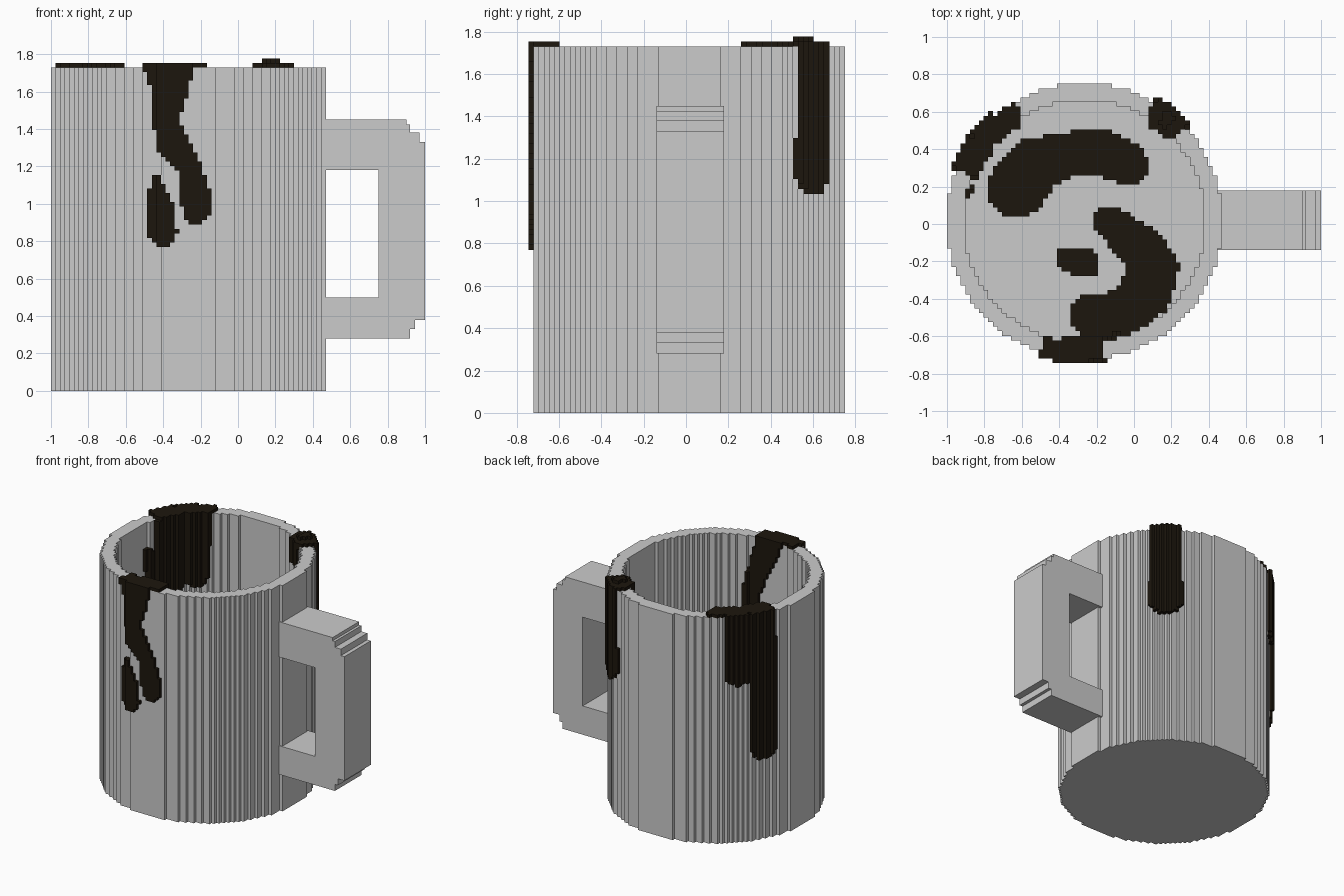
import bpy, bmesh, math

if "Cube" in bpy.data.objects:
    bpy.data.objects.remove(bpy.data.objects["Cube"])

H = 0.0245                 # grid cell size of the stepped style
CX, CY = -0.265, 0.015     # axis of the mug
TOP, FLOOR, R = 1.73, 0.10, 0.735
NZ = 72
DZ = TOP / NZ

liquid = bpy.data.materials.new("dark_liquid")
liquid.diffuse_color = (0.012, 0.008, 0.004, 1)
liquid.use_nodes = True
liquid.node_tree.nodes["Principled BSDF"].inputs["Base Color"].default_value = liquid.diffuse_color


def centre(i, j):
    """Centre of a grid column relative to the mug axis."""
    return (i - 29.5) * H, (j - 29.5) * H


def add_object(name, bm, mat=None):
    bmesh.ops.dissolve_limit(bm, angle_limit=0.01, verts=bm.verts, edges=bm.edges)
    me = bpy.data.meshes.new(name)
    bm.to_mesh(me)
    bm.free()
    ob = bpy.data.objects.new(name, me)
    bpy.context.collection.objects.link(ob)
    if mat:
        me.materials.append(mat)
    return ob


SIDES = [((1, 0, 0), ((1, 0, 0), (1, 1, 0), (1, 1, 1), (1, 0, 1))),
         ((-1, 0, 0), ((0, 0, 0), (0, 0, 1), (0, 1, 1), (0, 1, 0))),
         ((0, 1, 0), ((0, 1, 0), (0, 1, 1), (1, 1, 1), (1, 1, 0))),
         ((0, -1, 0), ((0, 0, 0), (1, 0, 0), (1, 0, 1), (0, 0, 1))),
         ((0, 0, 1), ((0, 0, 1), (1, 0, 1), (1, 1, 1), (0, 1, 1))),
         ((0, 0, -1), ((0, 0, 0), (0, 1, 0), (1, 1, 0), (1, 0, 0)))]


def stepped(name, cells, z_of, mat=None):
    """Skin a set of grid cells with outward faces only."""
    bm, verts = bmesh.new(), {}

    def vert(p):
        if p not in verts:
            verts[p] = bm.verts.new((CX + (p[0] - 30) * H, CY + (p[1] - 30) * H, z_of(p[2])))
        return verts[p]

    for c in sorted(cells):
        for d, quad in SIDES:
            if tuple(a + b for a, b in zip(c, d)) not in cells:
                bm.faces.new([vert(tuple(a + b for a, b in zip(c, q))) for q in quad])
    return add_object(name, bm, mat)


def covered(strokes, u, v):
    """Is the point inside any stroke made of (u, v, radius) points?"""
    for s in strokes:
        for (a, b, r), (c, d, q) in zip(s, s[1:]):
            du, dv = c - a, d - b
            t = max(0, min(1, ((u - a) * du + (v - b) * dv) / (du * du + dv * dv)))
            if math.hypot(u - a - t * du, v - b - t * dv) <= r + t * (q - r):
                return True
    return False


def grow(cells):
    return {(i + a, j + b) for i, j in cells for a in (-1, 0, 1) for b in (-1, 0, 1)}


# Mug body: solid base with a ring wall
grid = [(i, j) for i in range(60) for j in range(60)]
disc = {c for c in grid if math.hypot(*centre(*c)) < 0.74}
hole = {c for c in grid if math.hypot(*centre(*c)) < 0.645}
wall = disc - hole
stepped("mug_body", {(i, j, 0) for i, j in disc} | {(i, j, 1) for i, j in wall},
        lambda k: (0, FLOOR, TOP)[k])

# Handle: C profile with stepped corners
profile = [(0.42, 0.28), (0.92, 0.28), (0.92, 0.33), (0.945, 0.33), (0.945, 0.38), (1, 0.38),
           (1, 1.33), (0.97, 1.33), (0.97, 1.38), (0.92, 1.38), (0.92, 1.425), (0.9, 1.425),
           (0.9, 1.45), (0.42, 1.45), (0.42, 1.18), (0.75, 1.18), (0.75, 0.5), (0.42, 0.5)]
bm = bmesh.new()
face = bm.faces.new([bm.verts.new((x, -0.14, z)) for x, z in profile])
ext = bmesh.ops.extrude_face_region(bm, geom=[face])["geom"]
bmesh.ops.translate(bm, vec=(0, 0.32, 0), verts=[v for v in ext if isinstance(v, bmesh.types.BMVert)])
bmesh.ops.recalc_face_normals(bm, faces=bm.faces)
add_object("handle", bm)

# Spills running over the rim, outside and inside the wall
outer_shell = grow(disc) - disc
inner_shell = grow(wall) & hole


def spill(name, angle, rim, outer, inner, bump=None):
    def arc(c):
        x, y = centre(*c)
        d = math.atan2(y, x) - math.radians(angle)
        return R * ((d + math.pi) % (2 * math.pi) - math.pi)
    cells = set()
    for shell, strokes in ((outer_shell, outer), (inner_shell, inner)):
        for c in shell:
            s = arc(c)
            if abs(s) < 0.6:
                cells |= {(*c, k) for k in range(4, NZ) if covered(strokes, s, (k + 0.5) * DZ)}
    for c in wall | outer_shell | inner_shell:
        if rim[0] < arc(c) < rim[1]:
            if c in wall or (*c, NZ - 1) in cells:
                cells.add((*c, NZ))
            if bump and abs(arc(c)) < bump and c in wall:
                cells.add((*c, NZ + 1))
    stepped(name, cells, lambda k: k * DZ, liquid)


spill("front_spill", -90, (-0.24, 0.11),
      [[(-0.11, 1.76, 0.14), (-0.09, 1.62, 0.1), (-0.125, 1.46, 0.07), (-0.09, 1.34, 0.085),
        (0.0, 1.2, 0.065), (0.035, 1.07, 0.075), (0.04, 0.97, 0.075)],
       [(-0.17, 1.13, 0.03), (-0.145, 0.95, 0.08), (-0.14, 0.85, 0.08)]],
      [[(-0.02, 1.73, 0.11), (0.06, 1.55, 0.1), (0.17, 1.3, 0.07), (0.15, 0.8, 0.08),
        (0.1, 0.1, 0.12)]])
spill("left_spill", 140, (-0.25, 0.23),
      [[(0.13, 1.73, 0.09), (0.15, 1.2, 0.1), (0.15, 0.72, 0.1)],
       [(-0.05, 1.73, 0.08), (-0.04, 1.29, 0.08)]],
      [[(0.13, 1.73, 0.13), (0.13, 1.0, 0.11)],
       [(-0.12, 1.73, 0.1), (-0.1, 1.26, 0.09)],
       [(0.33, 1.5, 0.04), (0.31, 1.3, 0.04)]])
spill("back_spill", 51, (-0.1, 0.11),
      [[(0, 1.76, 0.1), (0, 1.4, 0.1), (0, 1.16, 0.125)]],
      [[(0, 1.73, 0.08), (0, 1.62, 0.07)]], bump=0.03)

# Puddles lying on the inside floor
puddles = {
    "back_puddle": [(-0.63, 0.19, 0.16), (-0.53, 0.31, 0.15), (-0.36, 0.37, 0.12),
                    (-0.17, 0.385, 0.12), (-0.05, 0.33, 0.12), (-0.03, 0.3, 0.1)],
    "front_puddle": [(-0.13, 0.01, 0.09), (0.03, -0.12, 0.12), (0.1, -0.23, 0.14),
                     (0.06, -0.37, 0.14), (-0.06, -0.48, 0.12), (-0.22, -0.49, 0.12)],
    "small_puddle": [(-0.35, -0.19, 0.07), (-0.26, -0.21, 0.08)],
}
for name, stroke in puddles.items():
    cells = {(*c, 0) for c in hole
             if covered([stroke], CX + centre(*c)[0], CY + centre(*c)[1])}
    stepped(name, cells, lambda k: FLOOR + k * DZ, liquid)
